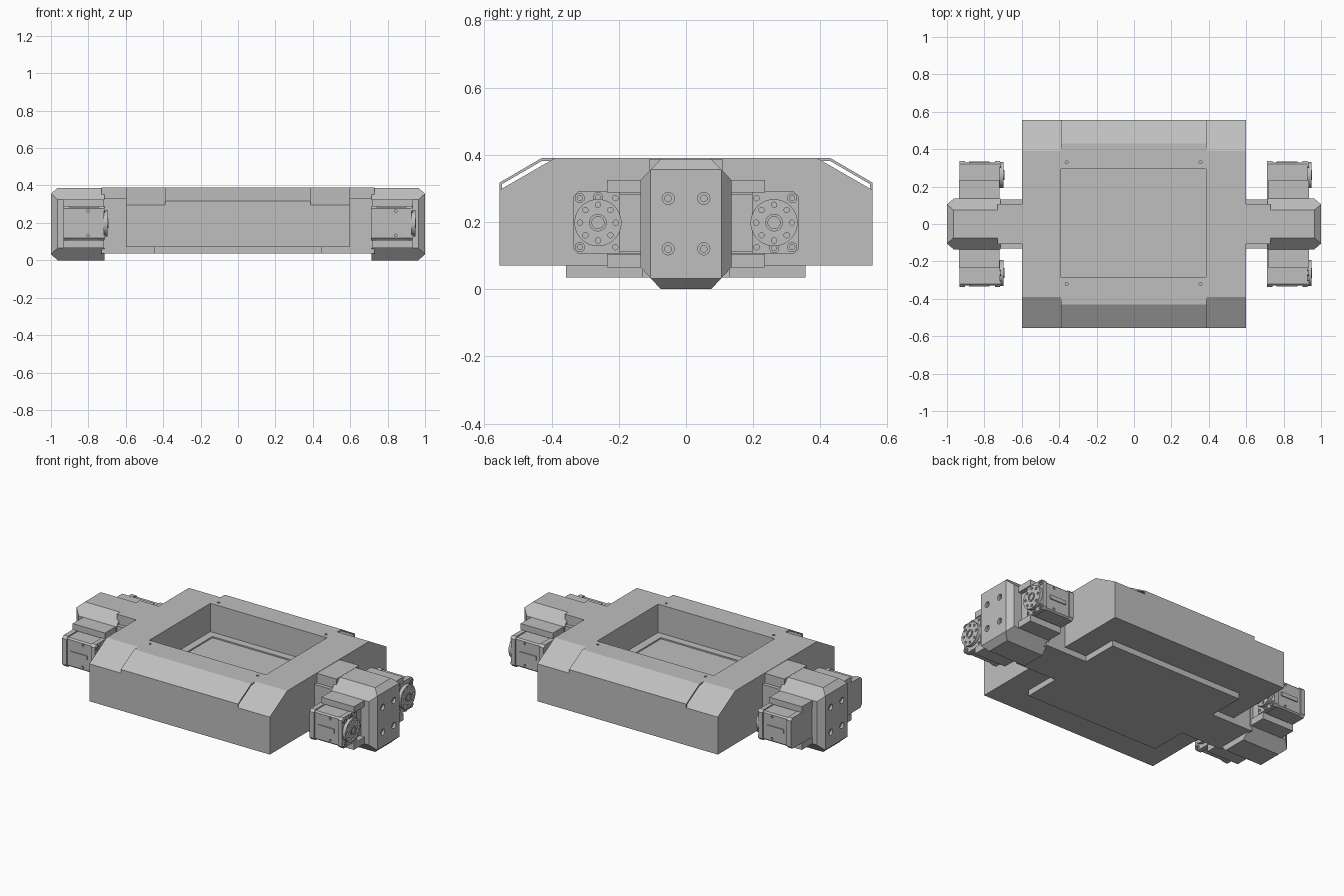
import bpy, bmesh, math
from mathutils import Matrix, Vector

cube = bpy.data.objects.get("Cube")
if cube:
    bpy.data.objects.remove(cube, do_unlink=True)

grey = bpy.data.materials.new("plain grey")
grey.use_nodes = True
colour = (0.52, 0.52, 0.52, 1)
grey.diffuse_color = colour
grey.node_tree.nodes["Principled BSDF"].inputs["Base Color"].default_value = colour


def finish(name, bm):
    bmesh.ops.recalc_face_normals(bm, faces=bm.faces)
    mesh = bpy.data.meshes.new(name)
    bm.to_mesh(mesh)
    bm.free()
    mesh.materials.append(grey)
    obj = bpy.data.objects.new(name, mesh)
    bpy.context.collection.objects.link(obj)
    return obj


def prism(name, profile, x0, x1):
    """Extrude a (y, z) profile along x."""
    bm = bmesh.new()
    face = bm.faces.new([bm.verts.new((x0, y, z)) for y, z in profile])
    ext = bmesh.ops.extrude_face_region(bm, geom=[face])["geom"]
    moved = [g for g in ext if isinstance(g, bmesh.types.BMVert)]
    bmesh.ops.translate(bm, verts=moved, vec=(x1 - x0, 0, 0))
    return finish(name, bm)


def box(name, x, y, z):
    return prism(name, [(y[0], z[0]), (y[1], z[0]), (y[1], z[1]), (y[0], z[1])], *x)


def rods(name, centres, radius, length, axis="X", sides=16):
    """One mesh of equal cylinders, all along one axis."""
    bm = bmesh.new()
    turn = {"X": Matrix.Rotation(math.pi / 2, 4, "Y"),
            "Y": Matrix.Rotation(math.pi / 2, 4, "X"), "Z": Matrix()}[axis]
    for c in centres:
        bmesh.ops.create_cone(bm, cap_ends=True, segments=sides, radius1=radius,
                              radius2=radius, depth=length,
                              matrix=Matrix.Translation(Vector(c)) @ turn)
    return finish(name, bm)


def cut(obj, cutter):
    mod = obj.modifiers.new("cut", "BOOLEAN")
    mod.operation = "DIFFERENCE"
    mod.solver = "EXACT"
    mod.object = cutter
    bpy.context.view_layer.objects.active = obj
    bpy.ops.object.modifier_apply(modifier=mod.name)
    bpy.data.objects.remove(cutter, do_unlink=True)


def smooth(obj):
    bpy.ops.object.select_all(action="DESELECT")
    obj.select_set(True)
    bpy.context.view_layer.objects.active = obj
    bpy.ops.object.shade_smooth_by_angle(angle=math.radians(35))


# Main body with sloping front and back shoulders
half = [(0.555, 0.07), (0.555, 0.295), (0.39, 0.39)]
body = prism("body", half + [(-y, z) for y, z in reversed(half)], -0.6, 0.6)
cut(body, box("pocket", (-0.39, 0.385), (-0.285, 0.295), (0.22, 0.5)))
cut(body, box("floor_recess", (-0.345, 0.335), (-0.24, 0.25), (0.212, 0.3)))
cut(body, rods("screw_holes", [(x, y, 0.39) for x in (-0.36, 0.355)
                               for y in (-0.32, 0.33)], 0.008, 0.06, "Z", 12))

# Thin raised covers over the shoulders, open at both ends
cover = [(0.39, 0.39), (0.43, 0.39), (0.555, 0.317), (0.555, 0.295),
         (0.547, 0.299), (0.547, 0.313), (0.428, 0.382), (0.404, 0.382)]
for label, s in (("front", -1), ("back", 1)):
    prism(label + "_cover", [(s * y, z) for y, z in cover], -0.39, 0.388)

# Bottom plate
box("bottom_plate", (-0.45, 0.45), (-0.357, 0.355), (0.035, 0.07))


# Side pods with necks and brackets
def pod(side, s):
    outline = [(sy * y, z) for sy in (-1, 1)
               for y, z in ((0.075, 0), (0.135, 0.065), (0.135, 0.325), (0.075, 0.387))]
    tip = [(sy * 0.105, z) for sy in (-1, 1) for z in (0.0325, 0.356)]
    bm = bmesh.new()
    for x, ring in ((0.715, outline), (0.965, outline), (1.0, tip)):
        for y, z in ring:
            bm.verts.new((s * x, y, z))
    bmesh.ops.convex_hull(bm, input=bm.verts)
    bmesh.ops.dissolve_limit(bm, angle_limit=0.02, verts=bm.verts, edges=bm.edges)
    shell = finish(side + "_pod", bm)
    spots = [(s, y, z) for y in (-0.053, 0.053) for z in (0.12, 0.27)]
    cut(shell, rods("counterbores", spots, 0.018, 0.03))
    cut(shell, rods("bolt_holes", spots, 0.01, 0.16))

    def span(a, b):
        return tuple(sorted((s * a, s * b)))

    box(side + "_neck", span(0.45, 0.73), (-0.13, 0.13), (0.035, 0.33))
    box(side + "_neck_top", span(0.6, 0.73), (-0.108, 0.108), (0.33, 0.388))
    for label, z in (("lower", (0.065, 0.105)), ("upper", (0.288, 0.325))):
        box(f"{side}_{label}_bracket", span(0.72, 0.935), (-0.235, 0.235), z)


pod("left", 1)
pod("right", -1)


# One motor around its output axis; +y is the outer end
def chamfered(y0, y1, h, c):
    return [(y0, -h), (y1 - c, -h), (y1, c - h), (y1, h - c), (y1 - c, h), (y0, h)]


parts = []
case = prism("motor_case", chamfered(-0.16, 0.066, 0.086, 0.008), -0.1, 0.09)
cut(case, rods("case_holes", [(0.02, 0.066, z) for z in (-0.065, 0.065)],
               0.007, 0.02, "Y", 12))
parts.append(case)
parts.append(prism("motor_rear_cap", chamfered(-0.16, 0.074, 0.092, 0.014), -0.112, -0.082))
front_cap = prism("motor_front_cap", chamfered(-0.065, 0.074, 0.092, 0.014), 0.078, 0.105)
cut(front_cap, rods("cap_holes", [(0.105, -0.052, z) for z in (-0.073, 0.073)],
                    0.008, 0.02, "X", 12))
parts.append(front_cap)
parts.append(box("motor_side_rib", (-0.06, 0.05), (0.066, 0.072), (-0.012, 0.012)))

# Round output horn with a ring of holes
horn = rods("motor_horn", [(0.113, 0, 0)], 0.07, 0.024, "X", 48)
ring = [(0.125, 0.053 * math.cos(i * math.pi / 4), 0.053 * math.sin(i * math.pi / 4))
        for i in range(8)]
cut(horn, rods("horn_holes", ring, 0.008, 0.02, "X", 12))
smooth(horn)
hub = rods("motor_hub", [(0.122, 0, 0)], 0.026, 0.016, "X", 32)
cut(hub, rods("hub_bore", [(0.13, 0, 0)], 0.018, 0.012, "X", 24))
smooth(hub)

# Corner screws and one extra screw at the edge of the horn
heads = [(0.106, 0.054, -0.073), (0.106, 0.054, 0.073), (0.106, 0, -0.076)]
screws = rods("motor_screws", heads, 0.015, 0.012, "X", 20)
cut(screws, rods("screw_sockets", [(0.112, y, z) for _, y, z in heads],
                 0.008, 0.012, "X", 6))
smooth(screws)
parts += [horn, hub, screws]

# Four motors, outputs all towards the left
for side, x in (("left", 0.823), ("right", -0.822)):
    for end, y, turn in (("back", 0.262, 0), ("front", -0.262, math.pi)):
        place = Matrix.Translation((x, y, 0.198)) @ Matrix.Rotation(turn, 4, "X")
        for part in parts:
            copy = part.copy()
            copy.name = f"{side}_{end}_{part.name}"
            copy.matrix_world = place
            bpy.context.collection.objects.link(copy)
for part in parts:
    bpy.data.objects.remove(part, do_unlink=True)
